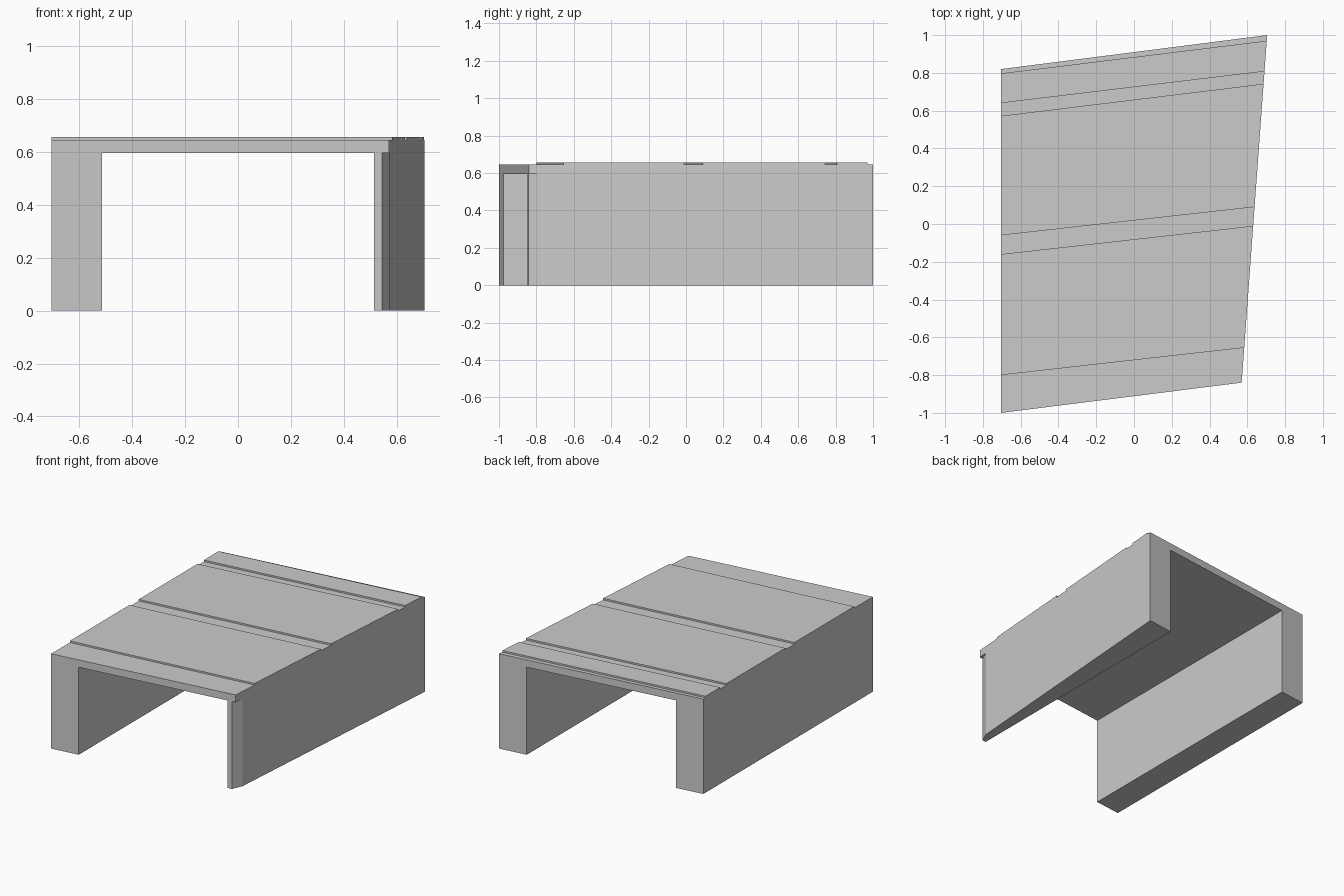
import bpy, bmesh

if "Cube" in bpy.data.objects:
    bpy.data.objects.remove(bpy.data.objects["Cube"])

LEFT = -0.705          # straight left side
FRONT_R = (0.57, -0.84)
BACK_R = (0.705, 1.0)
UNDER, DECK, TOP = 0.595, 0.645, 0.656


def right_x(y):
    """x of the slanted right side at a given y"""
    t = (y - FRONT_R[1]) / (BACK_R[1] - FRONT_R[1])
    return FRONT_R[0] + t * (BACK_R[0] - FRONT_R[0])


def front_y(x):
    return -1.0 + (x - LEFT) * 0.16 / (FRONT_R[0] - LEFT)


def back_y(x):
    return 0.82 + (x - LEFT) * 0.18 / (BACK_R[0] - LEFT)


def prism(name, outline, z0, z1):
    """Extrude a counter-clockwise plan outline between two heights"""
    bm = bmesh.new()
    face = bm.faces.new([bm.verts.new((x, y, z0)) for x, y in outline])
    ext = bmesh.ops.extrude_face_region(bm, geom=[face], use_keep_orig=True)
    for v in ext["geom"]:
        if isinstance(v, bmesh.types.BMVert):
            v.co.z = z1
    bmesh.ops.recalc_face_normals(bm, faces=bm.faces)
    mesh = bpy.data.meshes.new(name)
    bm.to_mesh(mesh)
    bm.free()
    obj = bpy.data.objects.new(name, mesh)
    bpy.context.collection.objects.link(obj)
    return obj


# Roof slab
prism("roof_slab", [(LEFT, -1.0), FRONT_R, BACK_R, (LEFT, 0.82)], UNDER, DECK)

# Raised roof panels: front and back y at the left side, then at the right side
panels = [
    ("front_panel", (-0.80, -0.16), (-0.655, -0.01)),
    ("middle_panel", (-0.06, 0.572), (0.09, 0.742)),
    ("back_panel", (0.64, 0.797), (0.808, 0.97)),
]
for name, (l0, l1), (r0, r1) in panels:
    prism(name, [(LEFT, l0), (right_x(r0), r0), (right_x(r1), r1), (LEFT, l1)], DECK, TOP)

# Left wall
inner = -0.515
prism("left_wall", [(LEFT, -1.0), (inner, front_y(inner)),
                    (inner, back_y(inner)), (LEFT, 0.82)], 0, UNDER)

# Right wall, tapering to a bevelled front end
inner = 0.515
prism("right_wall", [(inner, front_y(inner)), (0.545, front_y(0.545)),
                     (right_x(-0.775), -0.775), BACK_R,
                     (inner, back_y(inner))], 0, UNDER)
